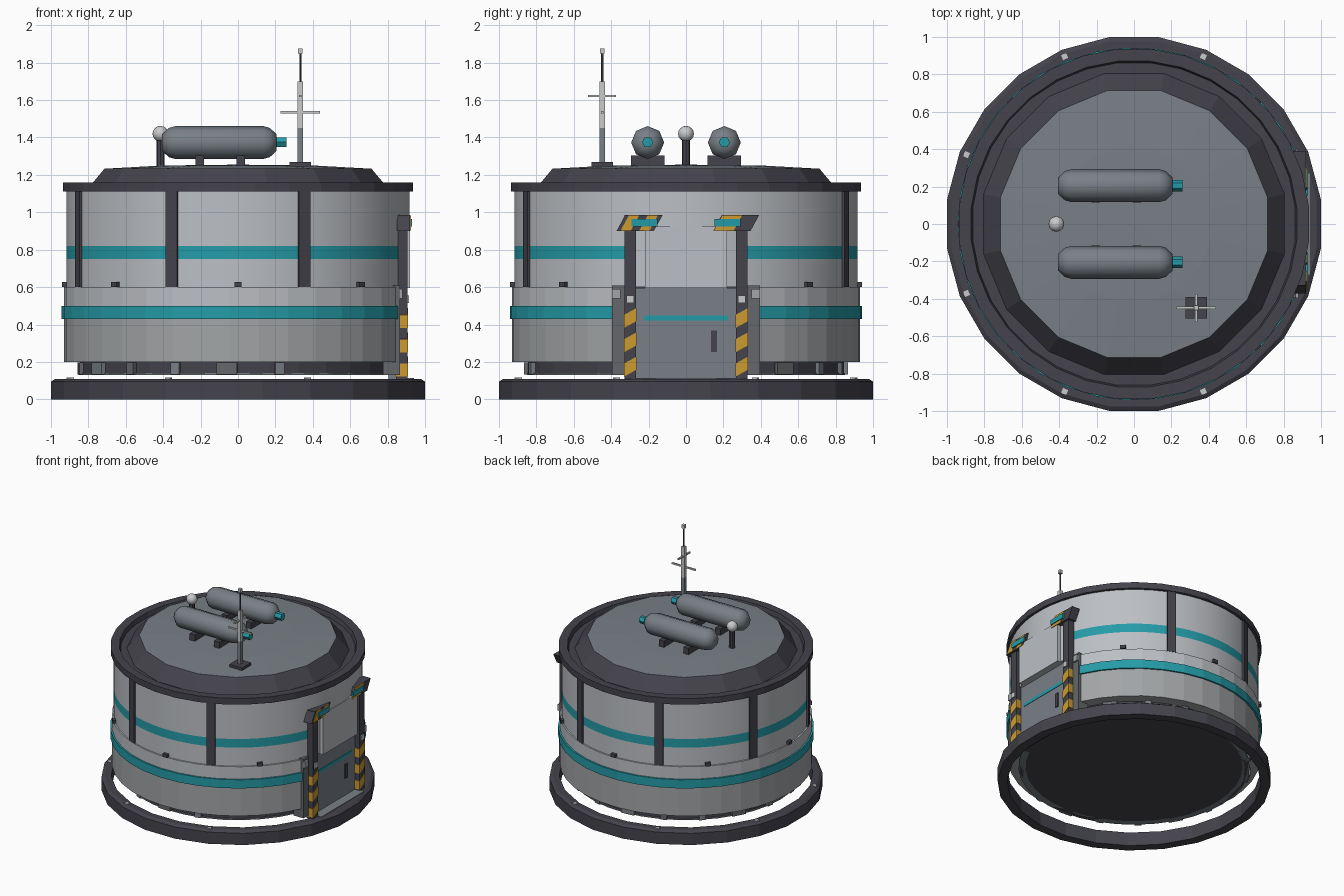
import bpy, bmesh
from math import sin, cos, pi, radians, atan2, degrees
from mathutils import Matrix, Vector

if "Cube" in bpy.data.objects:
    bpy.data.objects.remove(bpy.data.objects["Cube"])


def material(name, r, g, b):
    m = bpy.data.materials.new(name)
    m.use_nodes = True
    m.diffuse_color = (r, g, b, 1)
    m.node_tree.nodes["Principled BSDF"].inputs["Base Color"].default_value = (r, g, b, 1)
    return m


DARK = material("dark trim", .058, .056, .072)
LIGHT = material("light wall", .5, .52, .55)
PANEL = material("lower panel grey", .36, .375, .385)
GREY = material("steel grey", .19, .215, .24)
JAMB = material("jamb grey", .13, .135, .145)
TEAL = material("teal", .018, .33, .39)
YELLOW = material("hazard yellow", .6, .33, .03)
WHITE = material("pale grey", .58, .59, .6)


def finish(name, bm, mats, smooth=None):
    bmesh.ops.remove_doubles(bm, verts=bm.verts, dist=1e-5)
    bmesh.ops.recalc_face_normals(bm, faces=bm.faces)
    me = bpy.data.meshes.new(name)
    bm.to_mesh(me)
    bm.free()
    for m in mats:
        me.materials.append(m)
    if smooth:
        me.shade_smooth()
        me.set_sharp_from_angle(angle=radians(smooth))
    ob = bpy.data.objects.new(name, me)
    bpy.context.collection.objects.link(ob)
    return ob


def lathe(name, profile, segs, mats, index=None, gap=0, closed=False, smooth=None):
    """Spin (radius, z) points about z; gap is the half angle left open around +x."""
    bm = bmesh.new()
    start = radians(gap) if gap else pi / segs
    step = (2 * pi - 2 * radians(gap)) / segs
    rings = [[bm.verts.new((r * cos(start + i * step), r * sin(start + i * step), z))
              for r, z in profile] for i in range(segs + (1 if gap else 0))]
    n = len(profile)
    for i in range(segs):
        a, b = rings[i], rings[(i + 1) % len(rings)]
        for j in range(n if closed else n - 1):
            k = (j + 1) % n
            pts = [p for p in (a[j], b[j], b[k], a[k])]
            f = bm.faces.new(pts)
            f.material_index = index[j] if index else 0
    if gap and closed:
        for ring in (rings[0], rings[-1]):
            bm.faces.new(ring)
    return finish(name, bm, mats, smooth)


def box(name, centre, size, mat, angle=0, shear=0):
    """Block turned about the z axis of the model; shear lifts z along y."""
    bm = bmesh.new()
    bmesh.ops.create_cube(bm, size=1)
    for v in bm.verts:
        v.co = Vector([c * s for c, s in zip(v.co, size)])
        v.co.z += shear * v.co.y
        v.co += Vector(centre)
    bm.transform(Matrix.Rotation(radians(angle), 4, 'Z'))
    return finish(name, bm, [mat])


def rod(name, base, radius, length, mat, sides=8, axis='Z'):
    bm = bmesh.new()
    bmesh.ops.create_cone(bm, cap_ends=True, segments=sides, radius1=radius, radius2=radius, depth=length)
    if axis == 'X':
        bm.transform(Matrix.Rotation(pi / 2, 4, 'Y'))
    bm.transform(Matrix.Translation(base))
    return finish(name, bm, [mat], 30)


# Ground ring
lathe("base_ring", [(.935, 0), (1.008, 0), (1.008, .095), (.985, .11), (.935, .11)], 24, [DARK], closed=True)

# Inner core with a flat side behind the door
core = bmesh.new()
bmesh.ops.create_cone(core, cap_ends=True, segments=32, radius1=.845, radius2=.845, depth=.48)
bmesh.ops.translate(core, verts=core.verts, vec=(0, 0, .37))
cut = bmesh.ops.bisect_plane(core, geom=core.verts[:] + core.edges[:] + core.faces[:],
                             plane_co=(.783, 0, 0), plane_no=(1, 0, 0), clear_outer=True)
bmesh.ops.holes_fill(core, edges=[e for e in core.edges if e.is_boundary])
finish("inner_core", core, [DARK])

# Lower shell: faceted panels, raised teal belt, pale upper strip
lathe("lower_shell", [(.83, .2), (.93, .2), (.93, .43), (.943, .43), (.943, .5), (.93, .5), (.93, .6), (.83, .6)],
      32, [PANEL, TEAL, LIGHT], index=[0, 0, 1, 1, 1, 2, 2, 0], gap=24.8, closed=True)
for i in range(1, 32):
    box("panel_seam", (.926, 0, .315), (.004, .006, .23), JAMB, 24.8 + i * 310.4 / 32)

# Upper drum with painted teal stripe that stops at the doorway
drum = lathe("upper_wall", [(.7, .6), (.917, .6), (.917, .75), (.917, .82), (.917, 1.115), (.8, 1.115)],
             64, [LIGHT, TEAL], index=[0, 0, 1, 0, 0], smooth=35)
for p in drum.data.polygons:
    if abs(degrees(atan2(p.center.y, p.center.x))) < 18:
        p.material_index = 0

# Cap rim and roof
lathe("cap_rim", [(.85, 1.11), (.94, 1.11), (.94, 1.16), (.875, 1.16), (.865, 1.12)], 32, [DARK], closed=True)
lathe("roof", [(.9, 1.125), (.82, 1.125), (.728, 1.233), (.42, 1.25), (0, 1.255)], 16,
      [DARK, GREY], index=[0, 0, 1, 1])

# Pilasters, ring lamps and wall lugs around the drum
for k in range(1, 7):
    a = 22.5 + 45 * k
    box("pilaster", (.91, 0, .857), (.04, .066, .515), DARK, a)
    box("ring_lamp", (.97, 0, .111), (.03, .03, .012), WHITE, a)
for k in range(1, 8):
    box("wall_lug", (.925, 0, .615), (.03, .04, .026), DARK, 45 * k)

# Underside fittings on the skirt
for k in range(14):
    a = 38 + k * 19
    box("skirt_box", (.85, 0, .165), (.03, .11 if k % 3 == 0 else .05, .066), GREY if k % 2 else JAMB, a)
lathe("skirt_lip", [(.8, .13), (.852, .13), (.852, .14), (.8, .14)], 32, [GREY], gap=24, closed=True)

# Doorway
box("door", (.835, 0, .35), (.06, .54, .49), GREY)
box("door_stripe", (.866, 0, .435), (.006, .45, .026), TEAL)
box("door_handle", (.868, .15, .31), (.01, .03, .115), DARK)
box("door_header", (.9, 0, .76), (.04, .44, .33), LIGHT)
box("threshold", (.88, 0, .108), (.12, .54, .012), GREY)

for s, side in ((-1, "right"), (1, "left")):
    y = s * .298
    box(side + "_door_pillar", (.875, y, .545), (.06, .064, .88), DARK)
    box(side + "_door_jamb", (.82, s * .362, .37), (.09, .066, .48), JAMB)
    box(side + "_jamb_lamp", (.865, s * .372, .565), (.03, .045, .05), PANEL)
    box(side + "_pillar_lamp", (.908, y, .535), (.012, .04, .04), WHITE)
    # hazard stripes wrap around the pillar
    for z in (.175, .305, .435):
        box(side + "_hazard_stripe", (.875, y, z), (.066, .068, .07), YELLOW, shear=.55)
    # slanted lamp bracket at the pillar head
    bm = bmesh.new()
    bmesh.ops.create_cube(bm, size=1)
    for v in bm.verts:
        v.co = Vector((.885 + v.co.x * .07, s * .258 + .01 + v.co.y * .2 + v.co.z * .045, .943 + v.co.z * .084))
    finish(side + "_lamp_bracket", bm, [DARK])
    for offset in ((-.3, -.2) if s < 0 else (.2, .25)):
        bm = bmesh.new()
        bmesh.ops.create_cube(bm, size=1)
        for v in bm.verts:
            v.co = Vector((.92 + v.co.x * .008, offset + v.co.y * .055 + v.co.z * .045, .943 + v.co.z * .082))
        finish(side + "_bracket_stripe", bm, [YELLOW])
    box(side + "_bracket_lamp", (.925, s * .222, .945), (.012, .14, .04), TEAL)

# Roof tanks lying along x
for s, side in ((-1, "right"), (1, "left")):
    y = s * .205
    tank = lathe(side + "_tank", [(0, -.305), (.045, -.305), (.078, -.27), (.088, -.235),
                                  (.088, .235), (.078, .27), (.045, .305), (0, .305)], 8, [GREY], smooth=50)
    tank.data.transform(Matrix.Translation((-.1, y, 1.373)) @ Matrix.Rotation(pi / 2, 4, 'Y')
                        @ Matrix.Rotation(pi / 8, 4, 'Z'))
    rod(side + "_tank_valve", (.23, y, 1.375), .03, .06, TEAL, 6, 'X')
    for x in (-.205, .015):
        box(side + "_tank_cradle", (x, y, 1.275), (.046, .18, .055), DARK)

# Beacon ball on a post
rod("beacon_post", (-.415, 0, 1.32), .022, .15, DARK)
bm = bmesh.new()
bmesh.ops.create_uvsphere(bm, u_segments=12, v_segments=8, radius=.042)
bmesh.ops.translate(bm, verts=bm.verts, vec=(-.415, 0, 1.42))
finish("beacon_ball", bm, [WHITE], 60)

# Antenna mast
ax, ay = .333, -.448
box("antenna_base", (ax, ay, 1.257), (.115, .115, .022), DARK)
box("antenna_foot", (ax, ay, 1.36), (.03, .03, .18), GREY)
box("antenna_mast", (ax, ay, 1.575), (.028, .028, .25), WHITE)
box("antenna_long_bar", (ax, ay, 1.535), (.21, .012, .012), WHITE)
box("antenna_short_bar", (ax, ay, 1.622), (.012, .15, .012), WHITE)
rod("antenna_rod", (ax, ay, 1.775), .006, .16, DARK, 6)
box("antenna_tip", (ax, ay, 1.862), (.025, .025, .028), WHITE)
